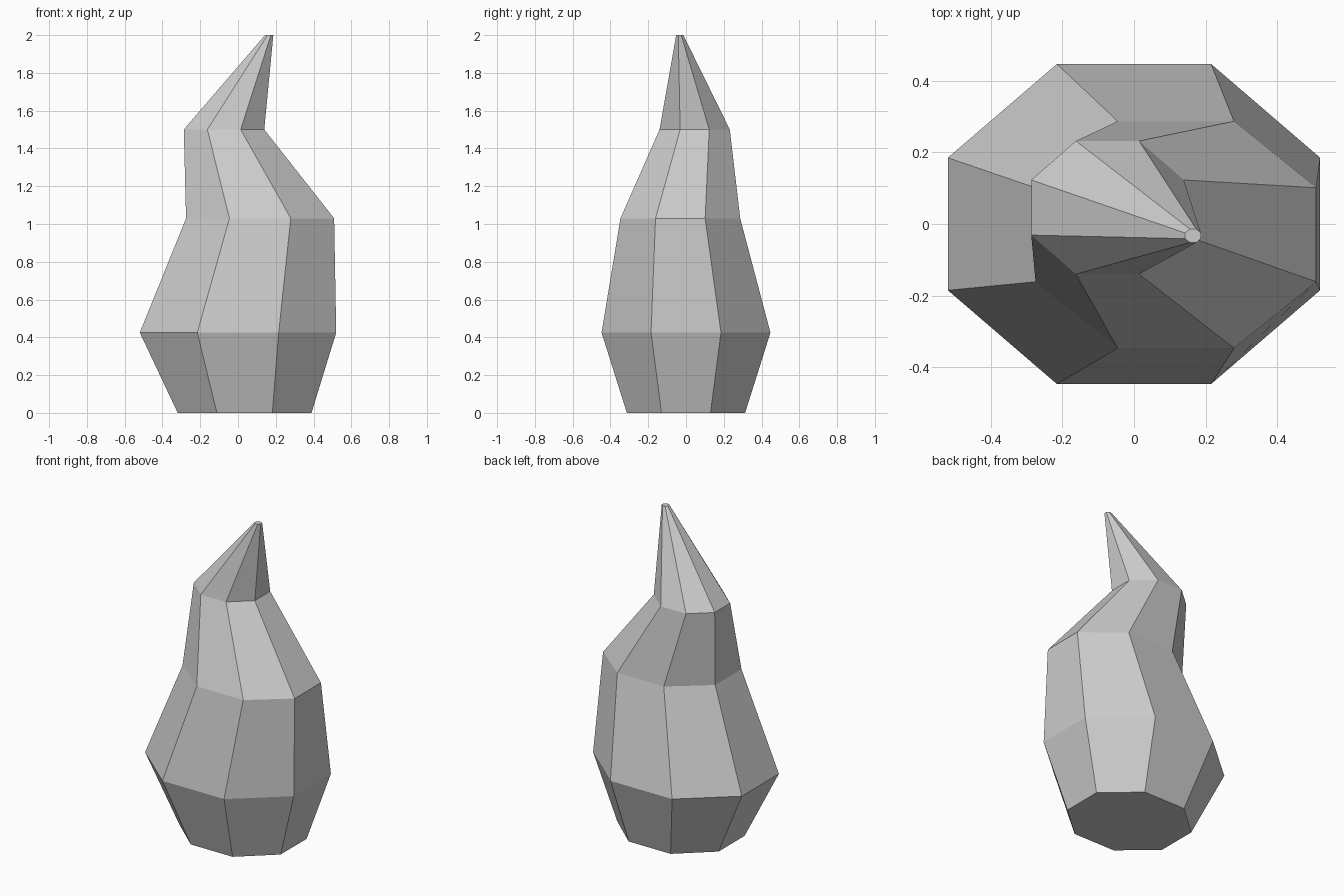
import bpy, bmesh
from math import cos, sin, pi

cube = bpy.data.objects.get("Cube")
if cube:
    bpy.data.objects.remove(cube, do_unlink=True)

SIDES = 8

# Matte grey
grey = bpy.data.materials.new("plain_grey")
grey.use_nodes = True
colour = (0.6, 0.6, 0.6, 1)
grey.diffuse_color = colour
grey.node_tree.nodes["Principled BSDF"].inputs["Base Color"].default_value = colour

# Cross-sections, bottom to tip: centre x, centre y, height, half width, half depth
sections = [
    (0.035, 0, 0, 0.354, 0.313),
    (0, 0, 0.425, 0.52, 0.447),
    (0.117, -0.03, 1.03, 0.392, 0.317),
    (-0.074, 0.046, 1.5, 0.213, 0.186),
    (0.165, -0.033, 2, 0.022, 0.019),
]


def ring(bm, cx, cy, z, half_x, half_y):
    """Octagon with flat sides facing the axes."""
    grow = 1 / cos(pi / SIDES)
    angles = [(i + 0.5) * 2 * pi / SIDES for i in range(SIDES)]
    return [bm.verts.new((cx + half_x * grow * cos(a), cy + half_y * grow * sin(a), z))
            for a in angles]


# Swaying body, lofted through the sections and capped at both ends
bm = bmesh.new()
rings = [ring(bm, *s) for s in sections]
for low, high in zip(rings, rings[1:]):
    for i in range(SIDES):
        j = (i + 1) % SIDES
        bm.faces.new((low[i], low[j], high[j], high[i]))
bm.faces.new(rings[0][::-1])
bm.faces.new(rings[-1])
bmesh.ops.recalc_face_normals(bm, faces=bm.faces)

mesh = bpy.data.meshes.new("swaying_body")
bm.to_mesh(mesh)
bm.free()
mesh.materials.append(grey)
body = bpy.data.objects.new("swaying_body", mesh)
bpy.context.collection.objects.link(body)
